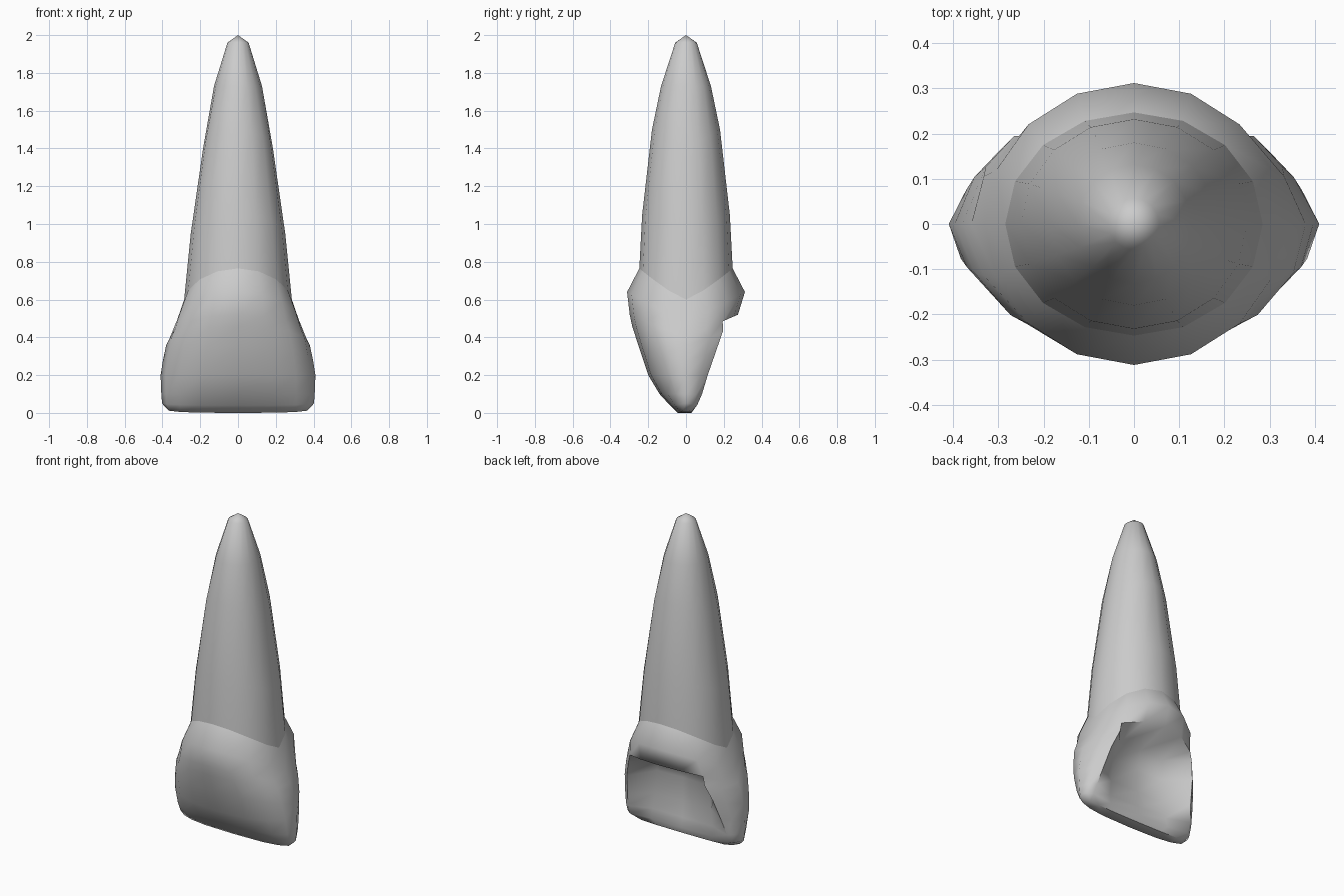
import bpy, bmesh, math

if "Cube" in bpy.data.objects:
    bpy.data.objects.remove(bpy.data.objects["Cube"])

N = 16  # sides of every ring


def ring(zs, zf, a, f, b, power=1.0, fossa=None, scallop=1.0):
    """One cross-section: side height zs, middle height zf, half width a,
    front depth f, back depth b; fossa = (ridge x, ridge y) hollows the back."""
    pts = []
    for i in range(N):
        t = 2 * math.pi * i / N
        c, s = math.cos(t), math.sin(t)
        x = math.copysign(abs(c) ** power, c) * a
        y = s * (b if s > 0 else f)
        if fossa and s > 0.01:
            rx, ry = fossa
            k = round(math.degrees(math.asin(min(1, s))) / 22.5)
            x = math.copysign([a, a * 0.55 + rx * 0.45, rx, rx * 0.6, 0][k], c)
            y = [0, ry * 0.65, ry, b, b][k]
            if k == 4:
                x = 0
        pts.append((x, y, zs + (zf - zs) * abs(s) ** scallop))
    return pts


def loft(name, rings, tip=None, cap=False):
    bm = bmesh.new()
    loops = [[bm.verts.new(p) for p in r] for r in rings]
    for lo, hi in zip(loops, loops[1:]):
        for i in range(N):
            j = (i + 1) % N
            bm.faces.new((lo[i], lo[j], hi[j], hi[i]))
    if tip:
        v = bm.verts.new(tip)
        for i in range(N):
            bm.faces.new((loops[-1][i], loops[-1][(i + 1) % N], v))
    if cap:
        # bridge the back and front halves of the biting edge
        e = loops[0]
        for i in range(N // 2):
            q = [e[i], e[-i % N], e[(-i - 1) % N], e[i + 1]]
            bm.faces.new(list(dict.fromkeys(q)))
    bmesh.ops.recalc_face_normals(bm, faces=bm.faces)
    me = bpy.data.meshes.new(name)
    bm.to_mesh(me)
    bm.free()
    ob = bpy.data.objects.new(name, me)
    bpy.context.collection.objects.link(ob)
    bpy.ops.object.select_all(action='DESELECT')
    ob.select_set(True)
    bpy.context.view_layer.objects.active = ob
    bpy.ops.object.shade_smooth_by_angle(angle=math.radians(60))
    return ob


# scalloped neck line shared by root and crown
neck = ring(0.60, 0.765, 0.285, 0.247, 0.247, scallop=1.25)

# root: tapering cone with a rounded tip
loft("root", [
    neck,
    ring(0.95, 1.05, 0.25, 0.232, 0.232),
    ring(1.40, 1.50, 0.185, 0.18, 0.18),
    ring(1.73, 1.73, 0.127, 0.132, 0.132),
    ring(1.96, 1.96, 0.056, 0.057, 0.057),
], tip=(0, 0, 2.0))

# crown: biting edge upward, with marginal ridges around a hollow back
loft("crown", [
    ring(0.03, 0.00, 0.385, 0.045, 0.03, 0.7, (0.29, 0.03), 0.5),
    ring(0.05, 0.04, 0.402, 0.085, 0.045, 0.75, (0.35, 0.06)),
    ring(0.10, 0.10, 0.406, 0.14, 0.035, 0.8, (0.345, 0.085)),
    ring(0.20, 0.20, 0.41, 0.20, 0.03, 0.85, (0.325, 0.115)),
    ring(0.28, 0.35, 0.397, 0.25, 0.03, 0.9, (0.30, 0.16)),
    ring(0.36, 0.46, 0.38, 0.285, 0.06, 0.95, (0.265, 0.195)),
    ring(0.40, 0.52, 0.36, 0.298, 0.275),
    ring(0.47, 0.64, 0.33, 0.312, 0.312),
    neck,
], cap=True)
